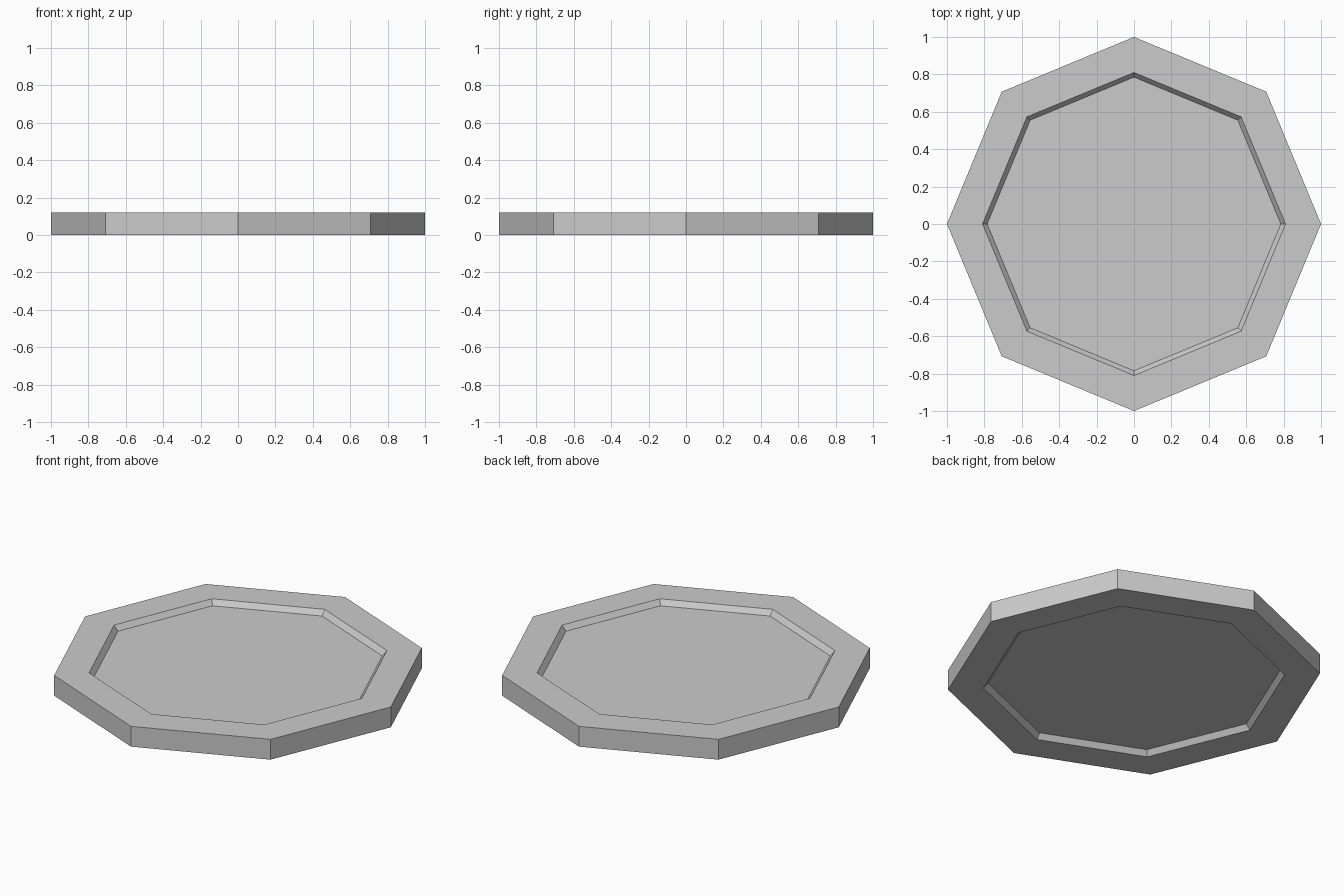
import bpy
import bmesh
from math import cos, sin, pi

cube = bpy.data.objects.get("Cube")
if cube:
    bpy.data.objects.remove(cube, do_unlink=True)

SIDES = 8
HEIGHT = 0.12
RECESS = 0.03

# Single plain grey material
grey = bpy.data.materials.new("light grey")
grey.use_nodes = True
colour = (0.6, 0.6, 0.6, 1)
grey.diffuse_color = colour
grey.node_tree.nodes["Principled BSDF"].inputs["Base Color"].default_value = colour

# Cross-section (radius, z): lower recess, rim, outer wall, upper recess
profile = [
    (0.785, RECESS), (0.81, 0), (1, 0),
    (1, HEIGHT), (0.81, HEIGHT), (0.785, HEIGHT - RECESS),
]

bm = bmesh.new()
rings = []
for radius, z in profile:
    rings.append([
        bm.verts.new((radius * cos(2 * pi * i / SIDES), radius * sin(2 * pi * i / SIDES), z))
        for i in range(SIDES)
    ])

# Walls between neighbouring rings
for low, high in zip(rings, rings[1:]):
    for i in range(SIDES):
        j = (i + 1) % SIDES
        bm.faces.new((low[i], low[j], high[j], high[i]))

# Recessed floors above and below
bm.faces.new(rings[-1])
bm.faces.new(rings[0][::-1])
bmesh.ops.recalc_face_normals(bm, faces=bm.faces[:])

mesh = bpy.data.meshes.new("octagonal_plate")
bm.to_mesh(mesh)
bm.free()
mesh.materials.append(grey)
plate = bpy.data.objects.new("octagonal_plate", mesh)
bpy.context.collection.objects.link(plate)
